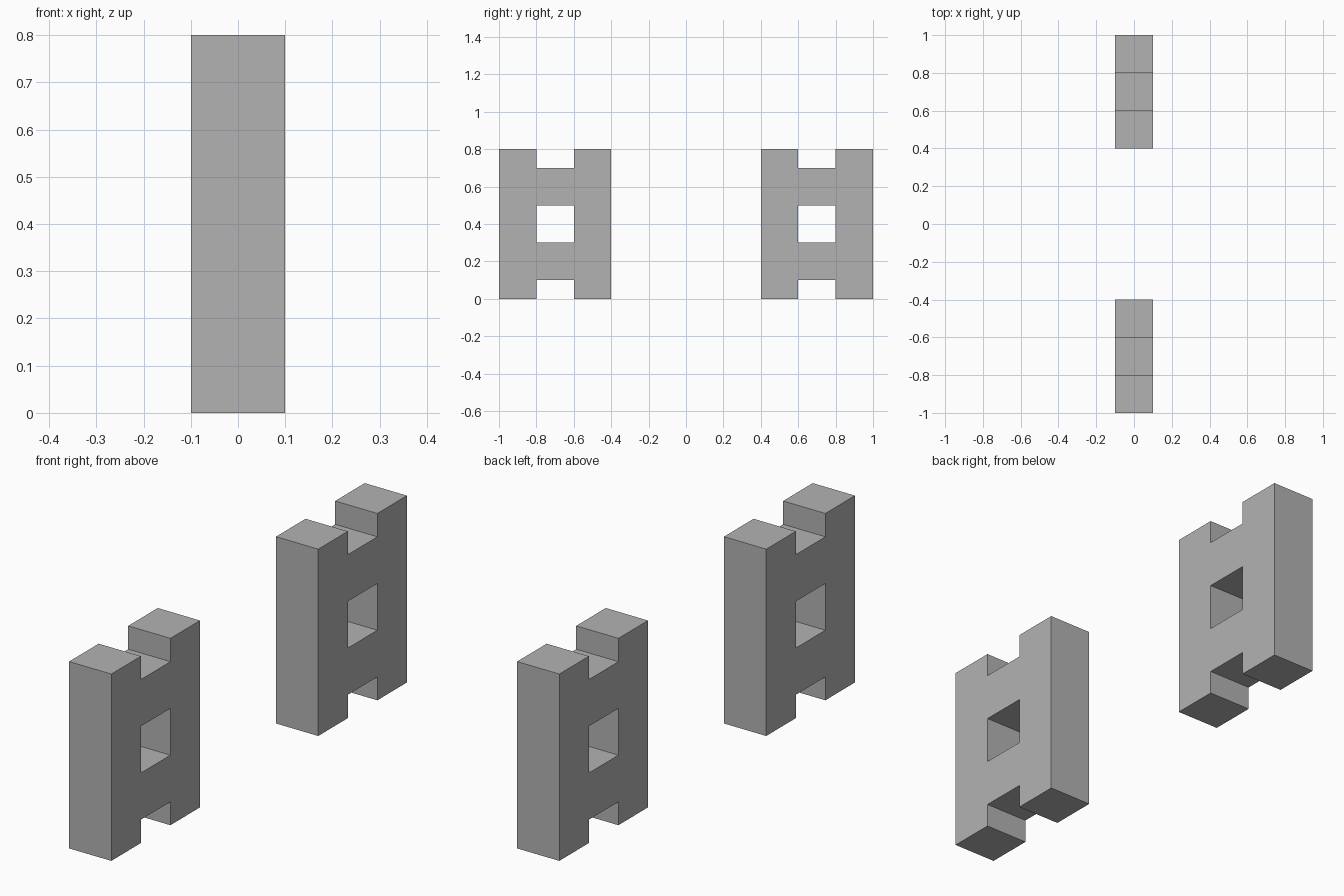
import bpy
import bmesh

cube = bpy.data.objects.get("Cube")
if cube:
    bpy.data.objects.remove(cube, do_unlink=True)

grey = bpy.data.materials.new("plain_grey")
grey.use_nodes = True
colour = (0.45, 0.45, 0.45, 1)
grey.diffuse_color = colour
grey.node_tree.nodes["Principled BSDF"].inputs["Base Color"].default_value = colour

THICKNESS = 0.2
COLUMNS = (-0.3, -0.1, 0.1, 0.3)            # edges of post, gap, post
ROWS = (0, 0.1, 0.3, 0.5, 0.7, 0.8)         # edges of notch, rail, window, rail, notch


def ladder_frame(name, y):
    """Two posts joined by two rails, as one clean solid."""
    bm = bmesh.new()
    grid = [[bm.verts.new((-THICKNESS / 2, c, z)) for c in COLUMNS] for z in ROWS]
    for r in range(len(ROWS) - 1):
        for c in range(len(COLUMNS) - 1):
            is_post = c != 1
            is_rail = r in (1, 3)
            if is_post or is_rail:
                bm.faces.new((grid[r][c], grid[r][c + 1],
                              grid[r + 1][c + 1], grid[r + 1][c]))

    # Extrude the side profile across the thickness
    result = bmesh.ops.extrude_face_region(bm, geom=bm.faces[:], use_keep_orig=True)
    moved = [v for v in result["geom"] if isinstance(v, bmesh.types.BMVert)]
    bmesh.ops.translate(bm, verts=moved, vec=(THICKNESS, 0, 0))
    bmesh.ops.recalc_face_normals(bm, faces=bm.faces[:])

    mesh = bpy.data.meshes.new(name)
    bm.to_mesh(mesh)
    bm.free()
    mesh.materials.append(grey)
    obj = bpy.data.objects.new(name, mesh)
    obj.location.y = y
    bpy.context.collection.objects.link(obj)


ladder_frame("front_frame", -0.7)
ladder_frame("back_frame", 0.7)
